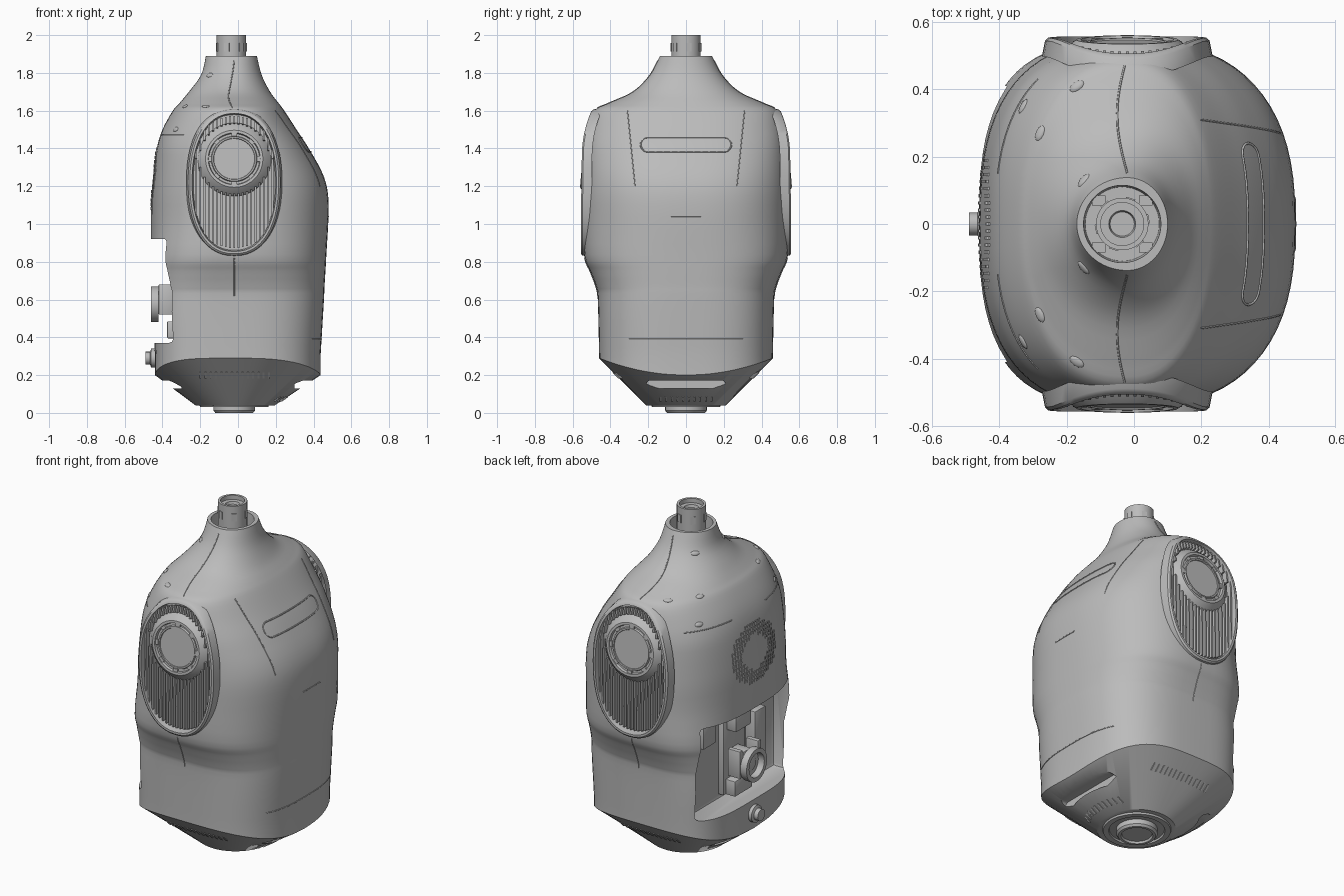
import bpy, bmesh, math
from mathutils import Matrix, Vector
from mathutils.bvhtree import BVHTree

if "Cube" in bpy.data.objects:
    bpy.data.objects.remove(bpy.data.objects["Cube"], do_unlink=True)

grey = bpy.data.materials.new("plain_grey")
grey.use_nodes = True
grey.diffuse_color = (0.5, 0.5, 0.5, 1)
grey.node_tree.nodes["Principled BSDF"].inputs["Base Color"].default_value = (0.5, 0.5, 0.5, 1)
SEG, CX, NECK_X = 72, -0.02, -0.035


def finish(bm, name, side=1):
    """Turn a bmesh into an object; side -1 mirrors it across y."""
    if side < 0:
        bmesh.ops.transform(bm, matrix=Matrix.Diagonal((1, -1, 1, 1)), verts=bm.verts)
    bmesh.ops.recalc_face_normals(bm, faces=bm.faces)
    mesh = bpy.data.meshes.new(name)
    bm.to_mesh(mesh)
    bm.free()
    mesh.materials.append(grey)
    ob = bpy.data.objects.new(name, mesh)
    bpy.context.collection.objects.link(ob)
    return ob


def loft(rings, caps=True):
    bm = bmesh.new()
    rows = [[bm.verts.new(p) for p in ring] for ring in rings]
    for a, b in zip(rows, rows[1:]):
        for i in range(len(a)):
            j = (i + 1) % len(a)
            bm.faces.new((a[i], a[j], b[j], b[i]))
    if caps:
        bm.faces.new(rows[0])
        bm.faces.new(rows[-1])
    return bm


def lathe(name, profile, matrix, side=1, seg=40):
    """Spin (radius, height) points about local z."""
    rings = [[matrix @ Vector((r * math.cos(k * math.tau / seg), r * math.sin(k * math.tau / seg), h))
              for k in range(seg)] for r, h in profile]
    return finish(loft(rings), name, side)


def add_box(bm, centre, size, rot=None):
    m = Matrix.Translation(centre) @ (rot or Matrix()) @ Matrix.Diagonal((*size, 1))
    bmesh.ops.create_cube(bm, size=1, matrix=m)


def boxes(name, items, bevel=0):
    bm = bmesh.new()
    for centre, size in items:
        add_box(bm, centre, size)
    if bevel:
        bmesh.ops.bevel(bm, geom=bm.edges[:], offset=bevel, segments=2, affect='EDGES', profile=0.5)
    return finish(bm, name)


def bar(bm, p, q, width, depth):
    p, q = Vector(p), Vector(q)
    rot = (q - p).to_track_quat('Z', 'Y').to_matrix().to_4x4()
    add_box(bm, (p + q) / 2, (width, depth, (q - p).length), rot)


def capsule(half, r, n=10):
    """Rounded slot outline, long along the first axis."""
    pts = []
    for sgn in (1, -1):
        for k in range(n + 1):
            a = math.radians(-90 + 180 * k / n)
            pts.append((sgn * (half - r + r * math.cos(a)), sgn * r * math.sin(a)))
        pts += [(sgn * (half - r) * (1 - 2 * k / n), sgn * r) for k in range(1, n)]
    return pts


# Torso shell: height, back, front, half width
sections = [(0.30, -0.44, 0.437, 0.46), (0.60, -0.45, 0.455, 0.467), (0.67, -0.453, 0.458, 0.478),
            (0.75, -0.455, 0.463, 0.508), (0.84, -0.46, 0.468, 0.54), (1.10, -0.46, 0.48, 0.545),
            (1.25, -0.45, 0.455, 0.54), (1.40, -0.43, 0.375, 0.53), (1.50, -0.40, 0.31, 0.515),
            (1.60, -0.345, 0.245, 0.485), (1.64, -0.31, 0.215, 0.41), (1.70, -0.26, 0.17, 0.28),
            (1.79, -0.195, 0.125, 0.19), (1.89, -0.17, 0.10, 0.138)]


def smooth_sections(rows, steps=4):
    out = []
    for i in range(len(rows) - 1):
        p = [Vector(rows[max(0, min(len(rows) - 1, i + k))]) for k in (-1, 0, 1, 2)]
        for s in range(steps):
            t = s / steps
            out.append(0.5 * (2 * p[1] + (p[2] - p[0]) * t + (2 * p[0] - 5 * p[1] + 4 * p[2] - p[3]) * t * t
                              + (3 * p[1] - p[0] - 3 * p[2] + p[3]) * t ** 3))
    return out + [Vector(rows[-1])]


def ramp(z, start, length):
    return max(0, min(1, (z - start) / length))


def torso_ring(z, back, front, half):
    """Boxy low down, rounder at the shoulders, circular at the neck."""
    mid, top = ramp(z, 0.55, 0.45), ramp(z, 1.4, 0.4)
    ring = []
    for k in range(SEG):
        a = math.tau * k / SEG
        c, s = math.cos(a), math.sin(a)
        n = 2.9 - 0.4 * mid if c > 0 else 3.8 - 1.2 * mid
        n += (2 - n) * top
        reach = front - CX if c > 0 else CX - back
        ring.append(Vector((CX + math.copysign(abs(c) ** (2 / n), c) * reach,
                            math.copysign(abs(s) ** (2 / n), s) * half, z)))
    return ring


def circle(r, z, x):
    return [Vector((x + r * math.cos(math.tau * k / SEG), r * math.sin(math.tau * k / SEG), z)) for k in range(SEG)]


rings = [torso_ring(*s) for s in smooth_sections(sections)]
edge = [Vector((p.x, p.y, 0.2 + 0.09 * (p.y / 0.46) ** 2)) for p in rings[0]]
rings = [circle(0.21, 0.04, -0.015), edge] + rings + [circle(0.115, 1.89, NECK_X), circle(0.11, 1.78, NECK_X)]
body = finish(loft(rings), "torso_shell")
skin = BVHTree.FromPolygons([v.co for v in body.data.vertices], [p.vertices[:] for p in body.data.polygons])


def cut(cutter):
    cutter.hide_render = True
    mod = body.modifiers.new("cut", 'BOOLEAN')
    mod.object, mod.solver = cutter, 'EXACT'
    bpy.context.view_layer.update()
    ev = body.evaluated_get(bpy.context.evaluated_depsgraph_get())
    new = bpy.data.meshes.new_from_object(ev)
    body.modifiers.clear()
    body.data = new
    bpy.data.objects.remove(cutter, do_unlink=True)


# Rear equipment bay and the grip slots in the underside
cut(boxes("bay_cutter", [((-0.5, 0, 0.645), (0.44, 0.82, 0.55))], 0.02))
for sgn in (1, -1):
    cut(finish(loft([[Vector((sgn * x, y, 0.15 + z)) for y, z in capsule(0.21, 0.022)] for x in (0.3, 0.6)]),
               "slot_cutter"))


# Seam lines laid on the skin
def project(points, direction):
    d = Vector(direction)
    hits = [skin.ray_cast(Vector(p) - d * 2, d)[0] for p in points]
    return [h for h in hits if h]


def seam(name, points, direction, closed=False, r=0.003):
    cu = bpy.data.curves.new(name, 'CURVE')
    cu.dimensions, cu.bevel_depth, cu.bevel_resolution = '3D', r, 1
    pts = project(points, direction)
    sp = cu.splines.new('POLY')
    sp.points.add(len(pts) - 1)
    for q, p in zip(sp.points, pts):
        q.co = (*p, 1)
    sp.use_cyclic_u = closed
    cu.materials.append(grey)
    bpy.context.collection.objects.link(bpy.data.objects.new(name, cu))


seam("chest_slot_outline", [(0, y, 1.42 + z) for y, z in capsule(0.24, 0.038)], (-1, 0, 0), True, 0.004)
seam("lower_front_seam", [(0, -0.3 + 0.03 * k, 0.39) for k in range(21)], (-1, 0, 0))
seam("chest_seam", [(0, -0.08 + 0.02 * k, 1.04) for k in range(9)], (-1, 0, 0))
for s in (1, -1):
    seam("side_seam", [(CX, 0, 0.62 + 0.02 * k) for k in range(11)], (0, -s, 0))
    seam("shoulder_seam", [(CX - 0.03 * math.sin(0.18 * k), s * (0.15 + 0.02 * k), 0) for k in range(17)], (0, 0, -1))
    seam("yoke_seam", [(0, s * (0.27 + 0.002 * k), 1.2 + 0.02 * k) for k in range(21)], (-1, 0, 0))
    seam("back_yoke_seam", [(0, s * (0.15 + 0.02 * k), 1.47) for k in range(15)], (1, 0, 0))


# Shoulder pads: thin oval rim around a slatted recess, with a tilted arm socket
def rim_y(z):
    return 0.557 - 0.015 * max(0, z - 1.0) - 0.9 * max(0, z - 1.37) ** 2


def oval(scale, drop):
    ring = []
    for k in range(56):
        a = math.tau * k / 56
        c, s = math.cos(a), math.sin(a)
        x = math.copysign(abs(c) ** 0.88, c) * 0.235 * scale
        z = 1.22 + math.copysign(abs(s) ** 0.88, s) * (0.235 * scale + 0.142)
        ring.append(Vector((CX + x, rim_y(z) - drop, z)))
    return ring


SOCKET_Z = 1.345
for s in (1, -1):
    label = "left" if s < 0 else "right"
    cut(finish(loft([oval(0.95, 0.042), oval(0.95, -0.1)]), "recess_cutter", s))
    finish(loft([oval(1.08, 0.055), oval(1.04, 0.008), oval(1.0, 0), oval(0.95, 0), oval(0.92, 0.046)], False),
           label + "_shoulder_rim", s)
    bm = bmesh.new()
    for k in range(-9, 10):
        x = k * 0.0225
        h = 0.142 + 0.205 * math.sqrt(1 - (x / 0.215) ** 2)
        gap = math.sqrt(max(0, 0.185 ** 2 - x * x))
        for a, b in ((1.22 - h, 1.0), (1.0, SOCKET_Z - gap), (SOCKET_Z + gap, 1.22 + h)):
            if b - a > 0.01:
                bar(bm, (CX + x, rim_y(a) - 0.028, a), (CX + x, rim_y(b) - 0.028, b), 0.009, 0.03)
    finish(bm, label + "_shoulder_slats", s)
    tilt = Matrix.Translation((CX, 0.543, SOCKET_Z)) @ Matrix.Rotation(math.radians(-85), 4, 'X')
    lathe(label + "_arm_socket", [(0.195, -0.04), (0.172, -0.012), (0.152, 0.005), (0.138, 0.005), (0.134, -0.01),
                                  (0.122, -0.01), (0.118, 0.0), (0.11, 0.0), (0.108, -0.005)], tilt, s)
    bm = bmesh.new()
    for k in range(8):
        turn = tilt @ Matrix.Rotation(k * math.tau / 8, 4, 'Z') @ Matrix.Translation((0.128, 0, -0.006))
        bmesh.ops.create_cube(bm, size=1, matrix=turn @ Matrix.Diagonal((0.016, 0.03, 0.014, 1)))
    finish(bm, label + "_socket_lugs", s)

# Neck post with window frames, collar blocks around it
neck = Matrix.Translation((NECK_X, 0, 0))
lathe("neck_post", [(0.078, 1.77), (0.078, 2.0), (0.064, 2.0), (0.064, 1.975), (0.04, 1.975), (0.036, 1.96)], neck)
bm = bmesh.new()
for k in range(6):
    turn = neck @ Matrix.Rotation(k * math.tau / 6 + 0.2, 4, 'Z') @ Matrix.Translation((0.077, 0, 1.935))
    bmesh.ops.create_cube(bm, size=1, matrix=turn @ Matrix.Diagonal((0.008, 0.028, 0.045, 1)))
finish(bm, "neck_post_lugs")
boxes("collar_blocks", [((NECK_X + sx * 0.07, sy * 0.07, 1.80), (0.04, 0.03, 0.06))
                        for sx in (1, -1) for sy in (1, -1)])

# Underside hub
base = Matrix.Translation((-0.02, 0, 0))
lathe("base_ring", [(0.185, 0.045), (0.18, 0.03), (0.15, 0.03), (0.145, 0.045)], base)
lathe("base_hub", [(0.11, 0.05), (0.11, 0.012), (0.1, 0.0), (0.085, 0.0), (0.08, 0.012)], base)

# Small vent fins lying on the underside slope
bm = bmesh.new()
for s in (1, -1):
    for k in range(14):
        p = project([(-0.2 + 0.028 * k, 0, 0.2)], (0, -s, 0))[0]
        add_box(bm, p, (0.01, 0.008, 0.045), Matrix.Rotation(-s * 0.78, 4, 'X'))
for k in range(10):
    p = project([(0, -0.135 + 0.03 * k, 0.075)], (-1, 0, 0))[0]
    add_box(bm, p, (0.008, 0.01, 0.04), Matrix.Rotation(0.95, 4, 'Y'))
finish(bm, "underside_fins")

# Oval rear vent of short upright fins around a plain centre
bm = bmesh.new()
for row in range(-7, 8):
    for col in range(-9, 10):
        y, z = col * 0.021, row * 0.0225
        if 0.3 < (y / 0.2) ** 2 + (z / 0.17) ** 2 < 1:
            p = project([(0, y, 1.24 + z)], (1, 0, 0))[0]
            add_box(bm, p, (0.008, 0.009, 0.017))
finish(bm, "rear_vent_fins")

# Equipment inside the rear bay
boxes("bay_bracket", [((-0.29, 0, 0.645), (0.05, 0.2, 0.5)), ((-0.33, 0, 0.82), (0.09, 0.14, 0.1)),
                      ((-0.33, 0, 0.44), (0.09, 0.16, 0.09)), ((-0.31, -0.2, 0.64), (0.07, 0.1, 0.32)),
                      ((-0.35, 0, 0.6), (0.1, 0.07, 0.1)), ((-0.29, 0.22, 0.8), (0.04, 0.12, 0.14))], 0.006)
rear = Matrix.Rotation(math.radians(-90), 4, 'Y')
lathe("bay_clamp_ring", [(0.07, 0.0), (0.095, 0.0), (0.095, 0.04), (0.07, 0.04), (0.07, 0.001)],
      Matrix.Translation((-0.42, 0, 0.575)) @ rear)
lathe("bay_hub", [(0.05, 0.0), (0.05, 0.09), (0.035, 0.1)], Matrix.Translation((-0.33, 0, 0.575)) @ rear)
boxes("clamp_arms", [((-0.38, s * 0.085, 0.6), (0.08, 0.03, 0.16)) for s in (1, -1)], 0.005)
lathe("rear_knob", [(0.05, 0.0), (0.05, 0.025), (0.034, 0.03), (0.034, 0.055)],
      Matrix.Translation((-0.435, 0, 0.29)) @ rear, seg=16)

# Flush fasteners on the shoulders
bm = bmesh.new()
for s in (1, -1):
    for x, y in ((-0.17, 0.41), (-0.15, 0.13), (-0.33, 0.35), (-0.28, 0.27)):
        loc, normal, *_ = skin.ray_cast(Vector((x, s * y, 3)), Vector((0, 0, -1)))
        m = Matrix.Translation(loc) @ normal.to_track_quat('Z', 'Y').to_matrix().to_4x4()
        bmesh.ops.create_uvsphere(bm, u_segments=12, v_segments=6, radius=1,
                                  matrix=m @ Matrix.Diagonal((0.024, 0.014, 0.006, 1)))
finish(bm, "shoulder_fasteners")

# Smooth shading with crisp edges
for ob in [o for o in bpy.context.scene.objects if o.type == 'MESH']:
    bpy.ops.object.select_all(action='DESELECT')
    ob.select_set(True)
    bpy.context.view_layer.objects.active = ob
    bpy.ops.object.shade_smooth_by_angle(angle=math.radians(35))
